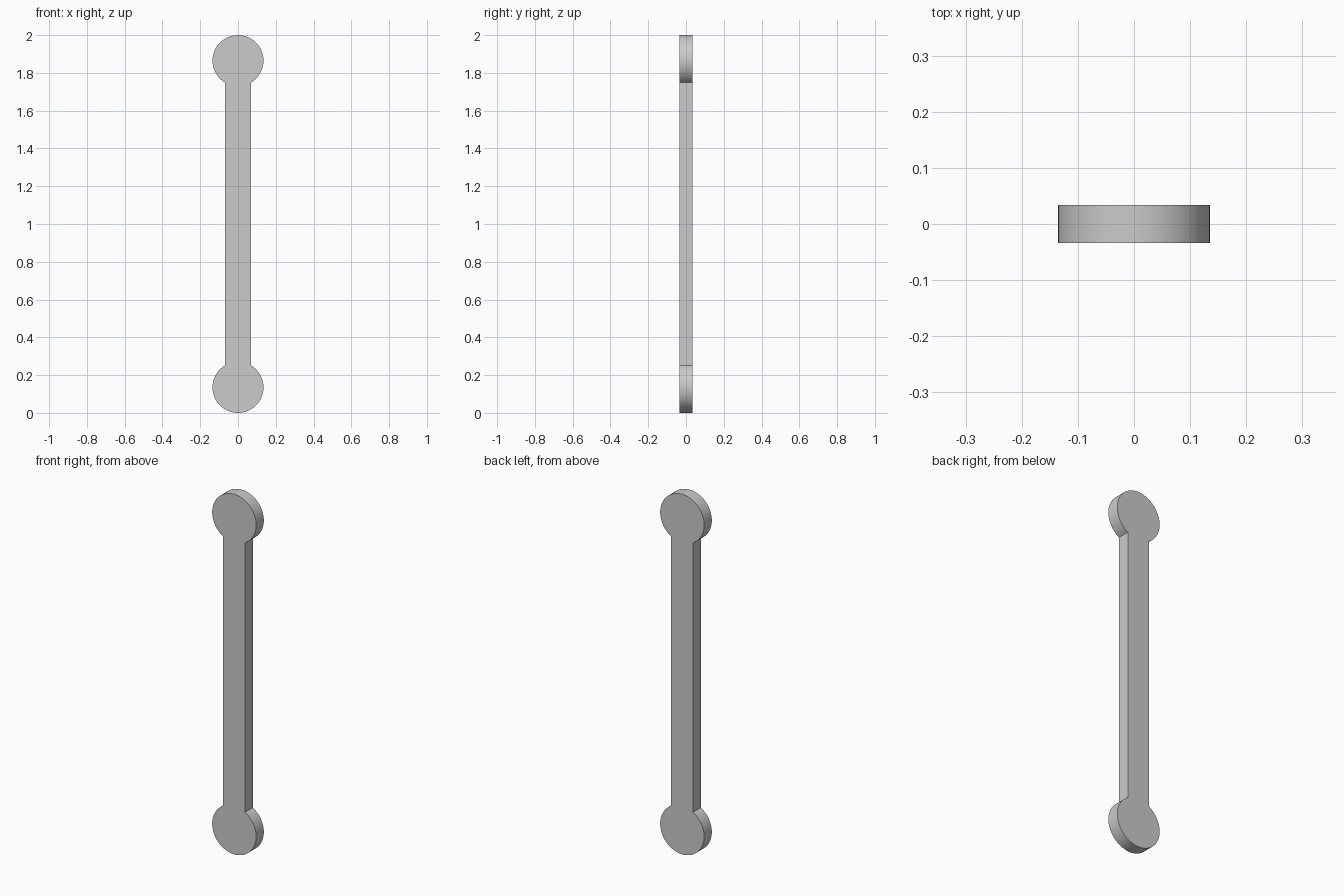
import bpy, bmesh, math

if "Cube" in bpy.data.objects:
    bpy.data.objects.remove(bpy.data.objects["Cube"])

R = 0.135          # radius of the round ends
HALF_W = 0.0675    # half width of the bar
HALF_T = 0.0338    # half thickness
HEIGHT = 2.0
STEPS = 80         # segments per round end


def end_arc(centre_z, start, sweep):
    """Points of one round end, from one bar edge round to the other."""
    return [(R * math.cos(start + sweep * i / STEPS),
             centre_z + R * math.sin(start + sweep * i / STEPS))
            for i in range(STEPS + 1)]


# Outline: top disc, then bottom disc; the straight bar edges join them
gap = math.asin(HALF_W / R)
sweep = 2 * math.pi - 2 * gap
outline = end_arc(HEIGHT - R, -math.pi / 2 + gap, sweep)
outline += end_arc(R, math.pi / 2 + gap, sweep)

# Flat link plate extruded through its thickness
bm = bmesh.new()
face = bm.faces.new([bm.verts.new((x, -HALF_T, z)) for x, z in outline])
result = bmesh.ops.extrude_face_region(bm, geom=[face], use_keep_orig=True)
moved = [g for g in result["geom"] if isinstance(g, bmesh.types.BMVert)]
bmesh.ops.translate(bm, verts=moved, vec=(0, 2 * HALF_T, 0))
bmesh.ops.recalc_face_normals(bm, faces=bm.faces)
mesh = bpy.data.meshes.new("link_bar")
bm.to_mesh(mesh)
bm.free()

link = bpy.data.objects.new("link_bar", mesh)
bpy.context.collection.objects.link(link)

# Smooth rims, sharp edges
bpy.context.view_layer.objects.active = link
link.select_set(True)
bpy.ops.object.shade_smooth_by_angle(angle=math.radians(30))
